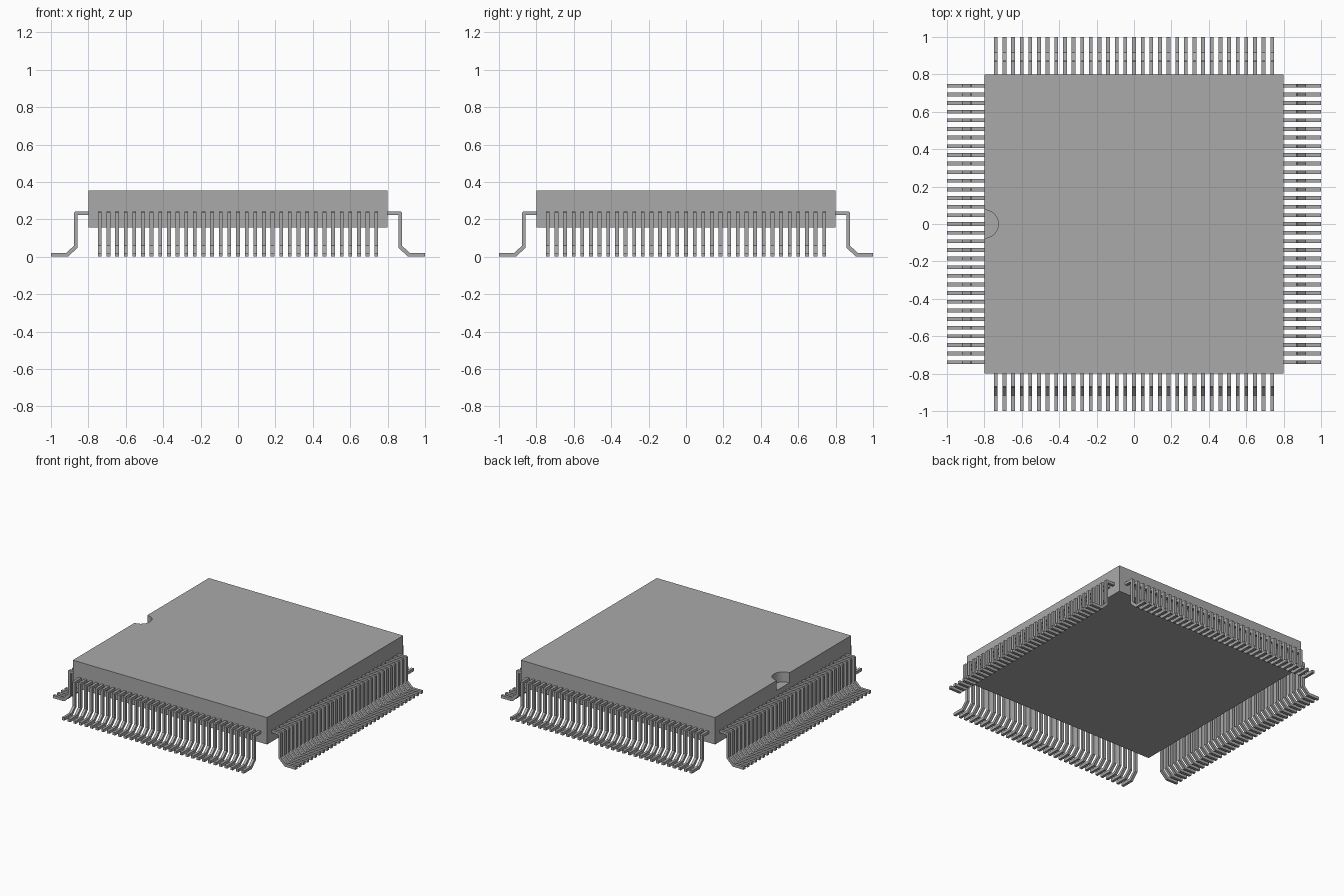
import bpy, bmesh, math

cube = bpy.data.objects.get("Cube")
if cube:
    bpy.data.objects.remove(cube, do_unlink=True)

# Single plain grey for package and pins
grey = bpy.data.materials.new("mid_grey")
grey.use_nodes = True
COLOUR = (0.4, 0.4, 0.4, 1.0)
grey.diffuse_color = COLOUR
grey.node_tree.nodes["Principled BSDF"].inputs["Base Color"].default_value = COLOUR

BODY_HALF, BODY_BOTTOM, BODY_TOP = 0.8, 0.155, 0.355
NOTCH_RADIUS, NOTCH_DEPTH = 0.075, 0.075
PIN_COUNT, PIN_WIDTH, PIN_REACH = 33, 0.02, 0.739


def extruded(name, outline, direction):
    """Solid made by extruding a closed outline along a direction."""
    bm = bmesh.new()
    face = bm.faces.new([bm.verts.new(p) for p in outline])
    result = bmesh.ops.extrude_face_region(bm, geom=[face])
    moved = [v for v in result["geom"] if isinstance(v, bmesh.types.BMVert)]
    bmesh.ops.translate(bm, verts=moved, vec=direction)
    bmesh.ops.recalc_face_normals(bm, faces=bm.faces)
    mesh = bpy.data.meshes.new(name)
    bm.to_mesh(mesh)
    bm.free()
    mesh.materials.append(grey)
    obj = bpy.data.objects.new(name, mesh)
    bpy.context.collection.objects.link(obj)
    return obj


# Square package body
h = BODY_HALF
body = extruded("package_body",
                [(-h, -h, BODY_BOTTOM), (h, -h, BODY_BOTTOM),
                 (h, h, BODY_BOTTOM), (-h, h, BODY_BOTTOM)],
                (0, 0, BODY_TOP - BODY_BOTTOM))

# Half-round orientation notch in the -x edge of the top
circle = [(-h + NOTCH_RADIUS * math.cos(math.tau * i / 32),
           NOTCH_RADIUS * math.sin(math.tau * i / 32),
           BODY_TOP - NOTCH_DEPTH) for i in range(32)]
cutter = extruded("notch_cutter", circle, (0, 0, NOTCH_DEPTH + 0.1))
cutter.hide_render = True
cut = body.modifiers.new("notch", "BOOLEAN")
cut.operation = "DIFFERENCE"
cut.solver = "EXACT"
cut.object = cutter
bpy.context.view_layer.objects.active = body
body.select_set(True)
bpy.ops.object.modifier_apply(modifier=cut.name)
bpy.data.objects.remove(cutter, do_unlink=True)
bpy.ops.object.shade_smooth_by_angle(angle=math.radians(30))

# Gull-wing pin profile: shoulder, drop, slanted ankle and flat foot
profile = [(0.79, 0.222), (0.857, 0.222), (0.857, 0.05), (0.908, 0.0),
           (1.0, 0.0), (1.0, 0.021), (0.917, 0.021), (0.876, 0.06),
           (0.876, 0.236), (0.87, 0.242), (0.79, 0.242)]
start = -PIN_REACH - PIN_WIDTH / 2

# One row of pins on each side
for turn, side in enumerate(("left", "back", "right", "front")):
    row = extruded(side + "_pins", [(x, start, z) for x, z in profile],
                   (0, PIN_WIDTH, 0))
    repeat = row.modifiers.new("row", "ARRAY")
    repeat.count = PIN_COUNT
    repeat.use_relative_offset = False
    repeat.use_constant_offset = True
    repeat.constant_offset_displace = (0, 2 * PIN_REACH / (PIN_COUNT - 1), 0)
    row.rotation_euler.z = turn * math.pi / 2
